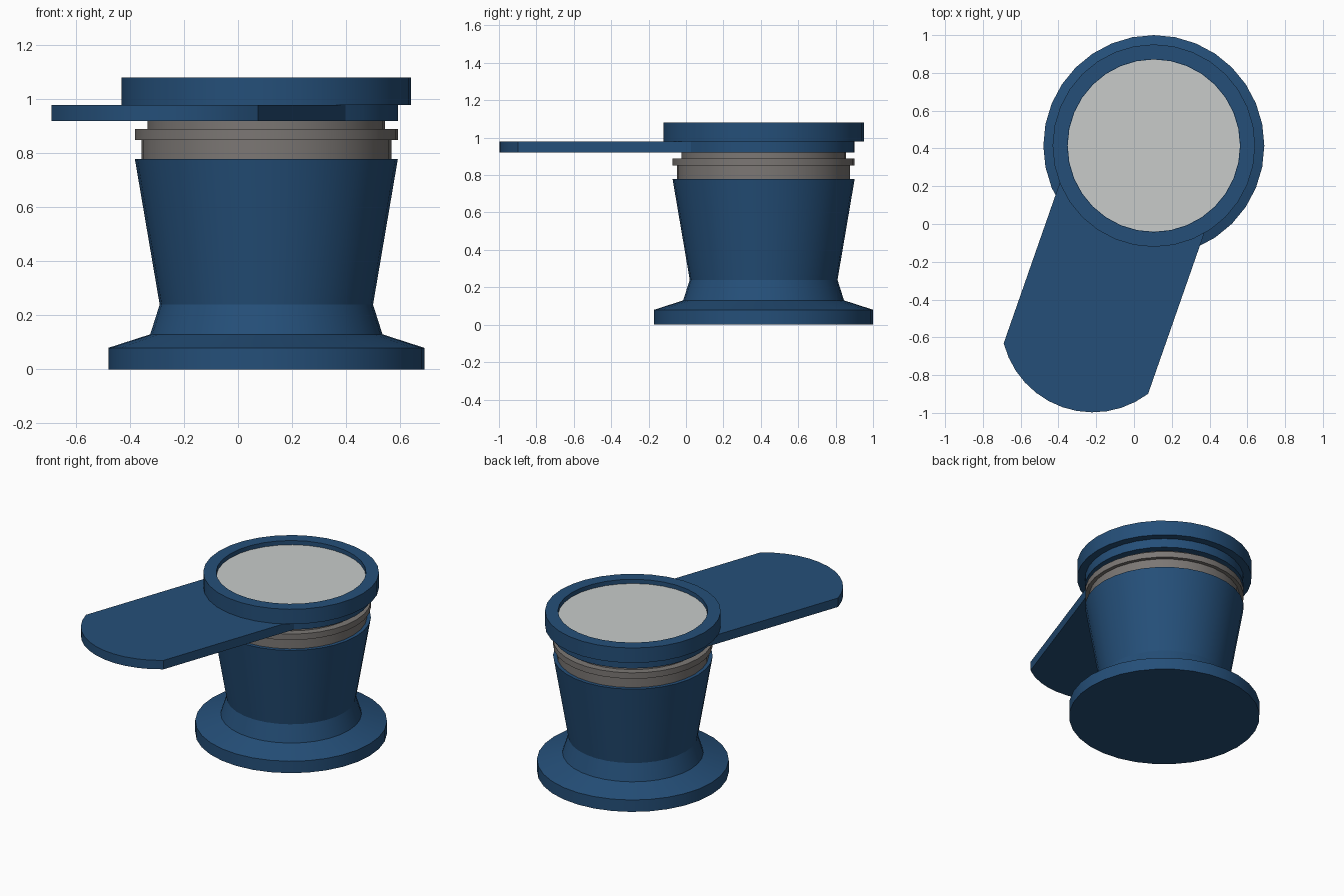
import bpy, bmesh, math
from mathutils import Vector

if "Cube" in bpy.data.objects:
    bpy.data.objects.remove(bpy.data.objects["Cube"])

CX, CY = 0.105, 0.415      # axis of the round body
SEG = 32


def material(name, rgb):
    m = bpy.data.materials.new(name)
    m.diffuse_color = (*rgb, 1)
    m.use_nodes = True
    m.node_tree.nodes["Principled BSDF"].inputs["Base Color"].default_value = m.diffuse_color
    return m


BLUE = material("deep blue", (0.018, 0.078, 0.19))
GREY = material("warm grey", (0.20, 0.185, 0.175))
PALE = material("pale grey", (0.58, 0.60, 0.59))


def finish(name, bm, mat):
    bmesh.ops.recalc_face_normals(bm, faces=bm.faces)
    me = bpy.data.meshes.new(name)
    bm.to_mesh(me)
    bm.free()
    me.materials.append(mat)
    ob = bpy.data.objects.new(name, me)
    bpy.context.collection.objects.link(ob)
    bpy.context.view_layer.objects.active = ob
    ob.select_set(True)
    bpy.ops.object.shade_smooth_by_angle(angle=math.radians(25))
    ob.select_set(False)
    return ob


def lathe(name, profile, mat):
    """Closed turned solid from (radius, z) points, bottom to top, capped."""
    bm = bmesh.new()
    rings = []
    for r, z in profile:
        rings.append([bm.verts.new((CX + r * math.cos(2 * math.pi * i / SEG),
                                    CY + r * math.sin(2 * math.pi * i / SEG), z))
                      for i in range(SEG)])
    for a, b in zip(rings, rings[1:]):
        for i in range(SEG):
            j = (i + 1) % SEG
            bm.faces.new((a[i], a[j], b[j], b[i]))
    bm.faces.new(rings[0])
    bm.faces.new(rings[-1])
    return finish(name, bm, mat)


# Flared foot and tapered body
lathe("body", [(0.585, 0), (0.585, 0.08), (0.43, 0.13), (0.395, 0.24), (0.487, 0.78)], BLUE)

# Grey neck with a raised ring
lathe("neck", [(0.463, 0.775), (0.463, 0.85), (0.487, 0.85), (0.487, 0.89),
               (0.44, 0.89), (0.44, 0.925)], GREY)

# Rim of the cap with a shallow recess
lathe("cap_rim", [(0.536, 0.98), (0.536, 1.08), (0.457, 1.08), (0.457, 1.045)], BLUE)

# Pale disc in the recess
lathe("top_disc", [(0.456, 1.044), (0.456, 1.052)], PALE)

# Flat lever: round hub, straight sides, shallow curved end
R, HALF = 0.487, 0.405
axis = Vector((-0.33, -0.944)).normalized()
side = Vector((-axis.y, axis.x))
hub = Vector((CX, CY))
tip = hub + axis * 0.98
a0 = math.asin(HALF / R)
outline = []
for k in range(13):            # curved end
    a = -a0 + 2 * a0 * k / 12
    outline.append(tip + axis * R * math.cos(a) + side * R * math.sin(a))
for k in range(25):            # back of the hub
    a = a0 + (2 * math.pi - 2 * a0) * k / 24
    outline.append(hub + axis * R * math.cos(a) + side * R * math.sin(a))
bm = bmesh.new()
face = bm.faces.new([bm.verts.new((p.x, p.y, 0.92)) for p in outline])
ext = bmesh.ops.extrude_face_region(bm, geom=[face], use_keep_orig=True)
for v in ext["geom"]:
    if isinstance(v, bmesh.types.BMVert):
        v.co.z = 0.98
finish("lever", bm, BLUE)
